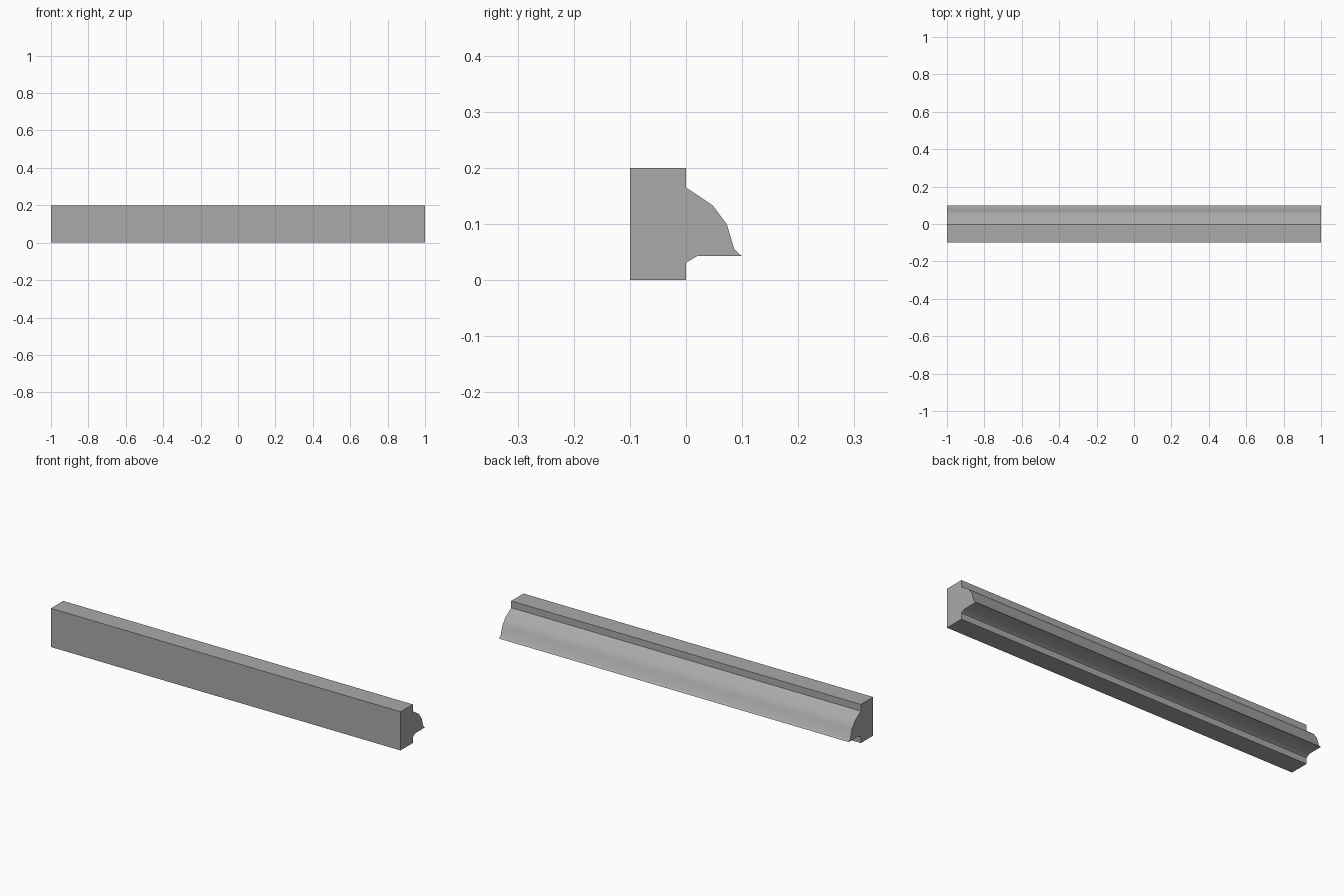
import bpy
import bmesh
import math

cube = bpy.data.objects.get("Cube")
if cube:
    bpy.data.objects.remove(cube, do_unlink=True)

LENGTH = 2.0

grey = bpy.data.materials.new("plain_grey")
grey.use_nodes = True
colour = (0.4, 0.4, 0.4, 1.0)
grey.diffuse_color = colour
grey.node_tree.nodes["Principled BSDF"].inputs["Base Color"].default_value = colour


def extrude_profile(name, profile):
    """Sweep a closed (y, z) outline along x, capped at both ends."""
    bm = bmesh.new()
    cap = bm.faces.new([bm.verts.new((-LENGTH / 2, y, z)) for y, z in profile])
    swept = bmesh.ops.extrude_face_region(bm, geom=[cap], use_keep_orig=True)
    verts = [v for v in swept["geom"] if isinstance(v, bmesh.types.BMVert)]
    bmesh.ops.translate(bm, verts=verts, vec=(LENGTH, 0, 0))
    bmesh.ops.recalc_face_normals(bm, faces=bm.faces[:])
    mesh = bpy.data.meshes.new(name)
    bm.to_mesh(mesh)
    bm.free()
    mesh.materials.append(grey)
    obj = bpy.data.objects.new(name, mesh)
    bpy.context.collection.objects.link(obj)
    return obj


# Square-edged beam
extrude_profile("beam", [(-0.1, 0), (0, 0), (0, 0.2), (-0.1, 0.2)])

# Rounded moulding with a drip lip, along the back of the beam
moulding = extrude_profile("moulding", [
    (0, 0.165), (0.048, 0.133), (0.073, 0.099), (0.086, 0.055),
    (0.099, 0.043), (0.02, 0.043), (0, 0.031),
])
bpy.ops.object.select_all(action="DESELECT")
moulding.select_set(True)
bpy.context.view_layer.objects.active = moulding
bpy.ops.object.shade_smooth_by_angle(angle=math.radians(40))
